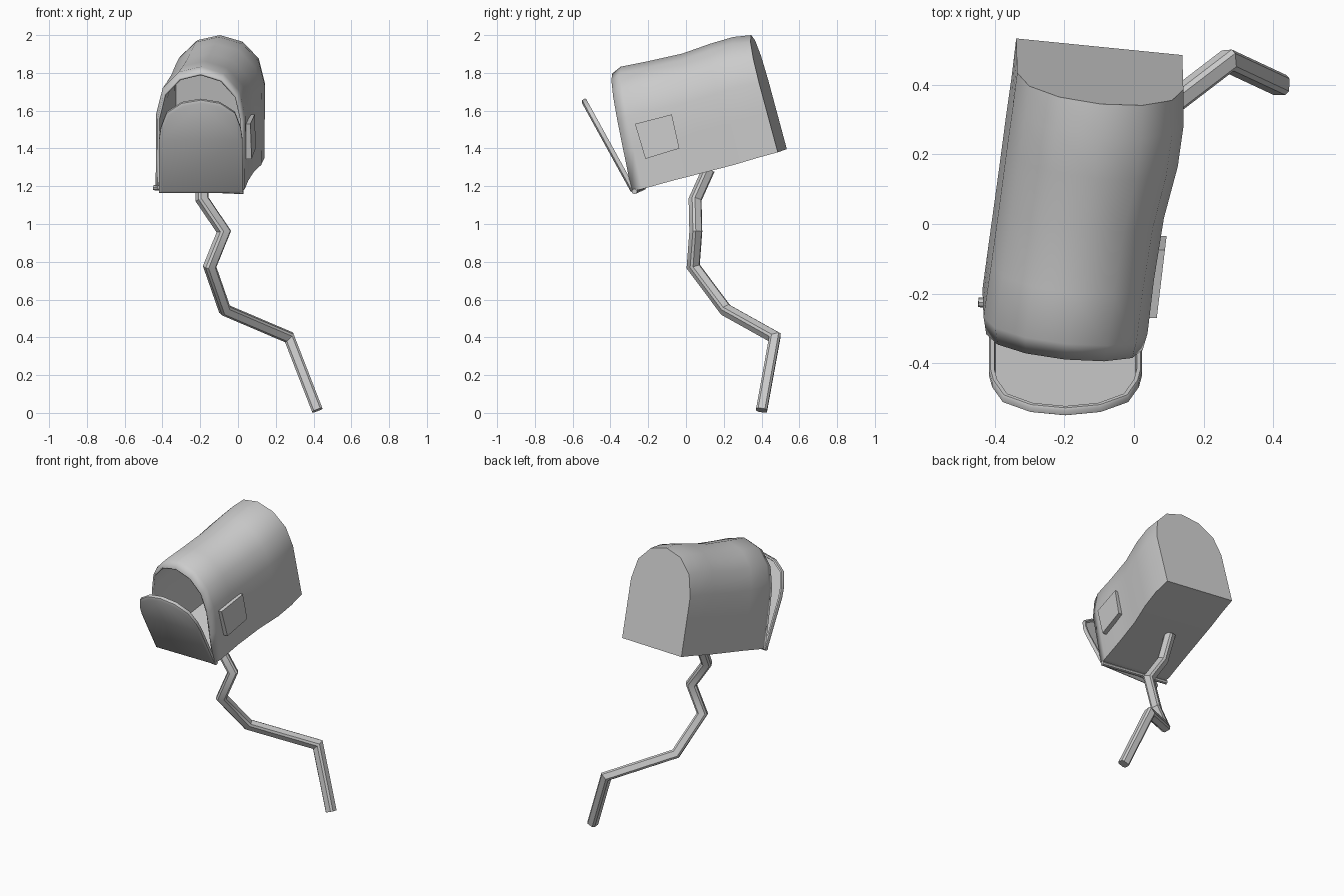
import bpy, bmesh, math
from mathutils import Vector as V

if "Cube" in bpy.data.objects:
    bpy.data.objects.remove(bpy.data.objects["Cube"])


def finish(name, bm, angle=30):
    bmesh.ops.recalc_face_normals(bm, faces=bm.faces)
    me = bpy.data.meshes.new(name)
    bm.to_mesh(me)
    bm.free()
    ob = bpy.data.objects.new(name, me)
    bpy.context.collection.objects.link(ob)
    bpy.ops.object.select_all(action='DESELECT')
    ob.select_set(True)
    bpy.context.view_layer.objects.active = ob
    bpy.ops.object.shade_smooth_by_angle(angle=math.radians(angle))
    return ob


def loft(bm, rings, caps):
    vs = [[bm.verts.new(p) for p in r] for r in rings]
    n = len(rings[0])
    for a, b in zip(vs, vs[1:]):
        for i in range(n):
            j = (i + 1) % n
            bm.faces.new((a[i], a[j], b[j], b[i]))
    for c in caps:
        bm.faces.new(vs[c])


def sweep(name, path, section, ref):
    """Sweep a section along a path with mitred corners."""
    path = [V(p) for p in path]
    dirs = [(b - a).normalized() for a, b in zip(path, path[1:])]
    a = dirs[0].cross(ref).normalized()
    b = dirs[0].cross(a)
    ring = [path[0] + a * s + b * t for s, t in section]
    rings = [ring]
    for i, d in enumerate(dirs):
        nrm = d + dirs[min(i + 1, len(dirs) - 1)]
        ring = [p + d * ((path[i + 1] - p).dot(nrm) / d.dot(nrm)) for p in ring]
        rings.append(ring)
    bm = bmesh.new()
    loft(bm, rings, (0, -1))
    return finish(name, bm)


# crooked post: chamfered square section
h, c = 0.029, 0.018
square = [(h, -c), (h, c), (c, h), (-c, h), (-h, c), (-h, -c), (-c, -h), (c, -h)]
sweep("post", [(0.42, 0.40, 0.014), (0.27, 0.47, 0.40), (-0.07, 0.21, 0.545),
               (-0.15, 0.038, 0.775), (-0.075, 0.052, 0.96), (-0.19, 0.048, 1.13),
               (-0.19, 0.12, 1.29)], square, V((0, 1, 0)))

# box body: arched section, tilted and slightly dented along its length
half = [(1, 0), (1.0, 0.33), (1.0, 0.6), (0.86, 0.81), (0.5, 0.95)]
arch = half + [(0, 1)] + [(-s, f) for s, f in reversed(half)]
# centre x, half width, bottom y z, top y z
stations = [(-0.203, 0.225, -0.265, 1.18, -0.39, 1.797),
            (-0.200, 0.236, -0.21, 1.193, -0.345, 1.833),
            (-0.180, 0.234, -0.05, 1.237, -0.20, 1.862),
            (-0.153, 0.236, 0.13, 1.283, -0.02, 1.902),
            (-0.123, 0.246, 0.28, 1.322, 0.13, 1.955),
            (-0.106, 0.246, 0.40, 1.358, 0.25, 1.990),
            (-0.100, 0.239, 0.51, 1.388, 0.345, 2.0)]
side = V((1, -0.1, -0.035))
rings = []
for x, w, by, bz, ty, tz in stations:
    low, up = V((x, by, bz)), V((0.005, ty - by, tz - bz))
    rings.append([low + side * (s * w) + up * f for s, f in arch])
bm = bmesh.new()
loft(bm, rings, (-1,))
body = finish("box_body", bm, 42)
sol = body.modifiers.new("wall", 'SOLIDIFY')
sol.thickness = 0.012
sol.offset = -1

# open door: arched panel with a bevelled front and a lip behind
up = V((0, -0.482, 0.876))
front = V((0, -0.876, -0.482))
base = V((-0.197, -0.275, 1.168))
dhalf = [(1, 0), (1, 0.58), (0.96, 0.70), (0.82, 0.86), (0.46, 0.965)]
darch = dhalf + [(0, 1)] + [(-s, f) for s, f in reversed(dhalf)]


def door_ring(depth, inset):
    mid = base + up * 0.28
    return [mid + front * depth + V((1, 0, 0)) * (s * (0.22 - inset))
            + up * ((f - 0.5) * 2 * (0.28 - inset)) for s, f in darch]


bm = bmesh.new()
loft(bm, [door_ring(-0.002, 0.018), door_ring(-0.016, 0.015), door_ring(-0.016, 0.004),
          door_ring(-0.010, 0), door_ring(0.006, 0), door_ring(0.014, 0.014)], (0, -1))
finish("door", bm, 35)

# hinge pin under the door
sect = [(0.014 * math.cos(i * math.pi / 4), 0.014 * math.sin(i * math.pi / 4)) for i in range(8)]
sweep("hinge_pin", [(-0.448, -0.225, 1.193), (0.028, -0.272, 1.172)], sect, V((0, 0, 1)))

# square plate on the right side
quad = [(-0.27, 1.53), (-0.075, 1.58), (-0.035, 1.40), (-0.215, 1.345)]
bm = bmesh.new()
loft(bm, [[V((0.08 + 0.12 * y + off, y, z)) for y, z in quad]
          for off in (-0.035, 0.018)], (0, 1))
finish("side_plate", bm)
